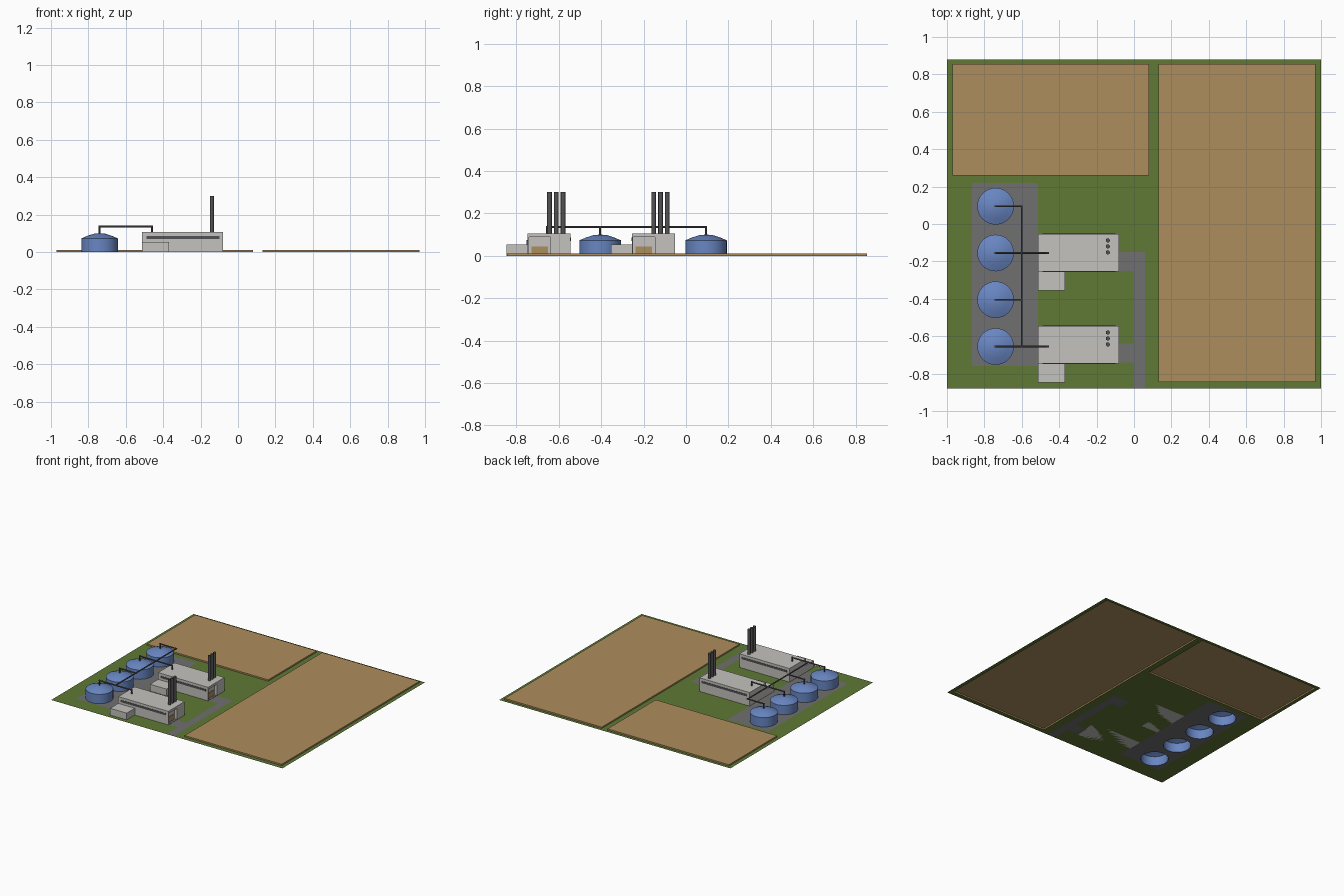
import bpy, bmesh, math
from mathutils import Vector

if "Cube" in bpy.data.objects:
    bpy.data.objects.remove(bpy.data.objects["Cube"])


def material(name, rgb):
    m = bpy.data.materials.new(name)
    m.diffuse_color = (*rgb, 1)
    m.use_nodes = True
    m.node_tree.nodes["Principled BSDF"].inputs["Base Color"].default_value = m.diffuse_color
    return m


GRASS = material("grass green", (0.115, 0.19, 0.036))
SOIL = material("soil brown", (0.42, 0.27, 0.11))
PAVING = material("paving grey", (0.16, 0.16, 0.165))
WALL = material("wall light grey", (0.55, 0.54, 0.51))
BLUE = material("tank blue", (0.14, 0.24, 0.54))
METAL = material("dark metal", (0.085, 0.085, 0.09))


def finish(bm, name, *mats, smooth=False):
    me = bpy.data.meshes.new(name)
    bm.to_mesh(me)
    bm.free()
    ob = bpy.data.objects.new(name, me)
    bpy.context.collection.objects.link(ob)
    for m in mats:
        me.materials.append(m)
    if smooth:
        bpy.ops.object.select_all(action='DESELECT')
        ob.select_set(True)
        bpy.context.view_layer.objects.active = ob
        bpy.ops.object.shade_smooth_by_angle(angle=math.radians(30))
    return ob


def box(name, x0, x1, y0, y1, z0, z1, mat, open_bottom=False):
    bm = bmesh.new()
    bmesh.ops.create_cube(bm, size=1)
    for v in bm.verts:
        v.co = ((x0 + x1) / 2 + v.co.x * (x1 - x0),
                (y0 + y1) / 2 + v.co.y * (y1 - y0),
                (z0 + z1) / 2 + v.co.z * (z1 - z0))
    if open_bottom:
        bm.normal_update()
        low = [f for f in bm.faces if f.normal.z < -0.9]
        bmesh.ops.delete(bm, geom=low, context='FACES_ONLY')
    return finish(bm, name, mat)


def add_rod(bm, a, b, r, sides=10):
    a, b = Vector(a), Vector(b)
    ret = bmesh.ops.create_cone(bm, cap_ends=True, segments=sides,
                                radius1=r, radius2=r, depth=(b - a).length)
    q = (b - a).to_track_quat('Z', 'Y')
    for v in ret['verts']:
        v.co = q @ v.co + (a + b) / 2


TANK_X, TANK_R = -0.74, 0.098
TANK_YS = [0.095, -0.155, -0.405, -0.655]
PAD = (-0.865, -0.513, -0.76, 0.22)
FIELDS = [(-0.97, 0.08, 0.26, 0.855), (0.13, 0.97, -0.845, 0.855)]
ROADS = [(0.0, 0.06, -0.88, -0.15), (-0.08, 0.0, -0.25, -0.15),
         (-0.08, 0.0, -0.74, -0.64)]

# Ground: tiles coloured by area, left open under the fields and the tank pad
areas = FIELDS + ROADS + [PAD]
xs = sorted({-1.0, 1.0, *[c for a in areas for c in a[:2]]})
ys = sorted({-0.88, 0.88, *[c for a in areas for c in a[2:]]})


def inside(x, y, rects):
    return any(a < x < b and c < y < d for a, b, c, d in rects)


bm = bmesh.new()
for x0, x1 in zip(xs, xs[1:]):
    for y0, y1 in zip(ys, ys[1:]):
        mx, my = (x0 + x1) / 2, (y0 + y1) / 2
        if inside(mx, my, FIELDS + [PAD]):
            continue
        f = bm.faces.new([bm.verts.new((x, y, 0)) for x, y in
                          ((x0, y0), (x1, y0), (x1, y1), (x0, y1))])
        f.material_index = 1 if inside(mx, my, ROADS) else 0
bmesh.ops.remove_doubles(bm, verts=bm.verts, dist=1e-5)
finish(bm, "ground_and_road", GRASS, PAVING)

# Fields: slightly raised soil beds
for i, f in enumerate(FIELDS):
    box(f"field_{i + 1}", *f, 0, 0.011, SOIL, open_bottom=True)

# Tank pad with round openings below the tanks
SEG = 32
bm = bmesh.new()
loops = [[(PAD[0], PAD[2]), (PAD[1], PAD[2]), (PAD[1], PAD[3]), (PAD[0], PAD[3])]]
for ty in TANK_YS:
    loops.append([(TANK_X + TANK_R * math.cos(t * math.tau / SEG),
                   ty + TANK_R * math.sin(t * math.tau / SEG)) for t in range(SEG)])
for loop in loops:
    vs = [bm.verts.new((x, y, 0)) for x, y in loop]
    for a, b in zip(vs, vs[1:] + vs[:1]):
        bm.edges.new((a, b))
bmesh.ops.triangle_fill(bm, use_beauty=True, edges=bm.edges[:], normal=(0, 0, 1))
finish(bm, "tank_pad", PAVING)

# Tanks: open-bottomed drums with shallow domed roofs
profile = [(TANK_R, 0), (TANK_R, 0.073), (0.065, 0.087), (0.03, 0.098), (0.0, 0.1)]
for i, ty in enumerate(TANK_YS):
    bm = bmesh.new()
    vs = [bm.verts.new((r, 0, z)) for r, z in profile]
    es = [bm.edges.new(p) for p in zip(vs, vs[1:])]
    bmesh.ops.spin(bm, geom=vs + es, cent=(0, 0, 0), axis=(0, 0, 1),
                   angle=math.tau, steps=SEG)
    bmesh.ops.remove_doubles(bm, verts=bm.verts, dist=1e-5)
    bmesh.ops.recalc_face_normals(bm, faces=bm.faces)
    bm.normal_update()
    if sum(f.normal.z for f in bm.faces) < 0:
        bmesh.ops.reverse_faces(bm, faces=bm.faces)
    bmesh.ops.translate(bm, verts=bm.verts, vec=(TANK_X, ty, 0))
    finish(bm, f"tank_{i + 1}", BLUE, smooth=True)

# Pipes: risers, branches, drops to the halls and one shared header
PZ, PR, HX = 0.136, 0.005, -0.60
bm = bmesh.new()
for i, ty in enumerate(TANK_YS):
    end = -0.46 if i % 2 else HX
    add_rod(bm, (TANK_X, ty, 0.095), (TANK_X, ty, PZ + PR), PR)
    add_rod(bm, (TANK_X - PR, ty, PZ), (end + PR, ty, PZ), PR)
    if i % 2:
        add_rod(bm, (end, ty, 0.10), (end, ty, PZ + PR), PR)
add_rod(bm, (HX, TANK_YS[0] + PR, PZ), (HX, TANK_YS[-1] - PR, PZ), PR)
finish(bm, "pipework", METAL, smooth=True)

# Two identical halls with annex, window strips, loading bay and stacks
for i, y in enumerate((-0.255, -0.747)):
    n = i + 1
    hall = box(f"hall_{n}", -0.513, -0.08, y, y + 0.202, 0, 0.106, WALL)
    cutter = box("bay_cutter", -0.10, 0, y + 0.006, y + 0.108, -0.1, 0.088, WALL)
    cutter.hide_render = True
    mod = hall.modifiers.new("bay", 'BOOLEAN')
    mod.operation, mod.object, mod.solver = 'DIFFERENCE', cutter, 'EXACT'
    bpy.context.view_layer.objects.active = hall
    bpy.ops.object.modifier_apply(modifier="bay")
    bpy.data.objects.remove(cutter)
    box(f"bay_door_{n}", -0.102, -0.096, y + 0.017, y + 0.095, 0, 0.045, SOIL)
    box(f"bay_floor_{n}", -0.10, -0.08, y + 0.006, y + 0.108, 0, 0.002, PAVING)
    box(f"annex_{n}", -0.513, -0.37, y - 0.1, y, 0, 0.053, WALL)
    for side, wy in (("front", y), ("back", y + 0.202)):
        box(f"window_strip_{side}_{n}", -0.49, -0.10, wy - 0.002, wy + 0.002,
            0.07, 0.086, METAL)
    bm = bmesh.new()
    for k in range(3):
        sy = y + 0.103 + 0.032 * k
        add_rod(bm, (-0.14, sy, 0.10), (-0.14, sy, 0.30), 0.011, 16)
    finish(bm, f"stacks_{n}", METAL, smooth=True)
